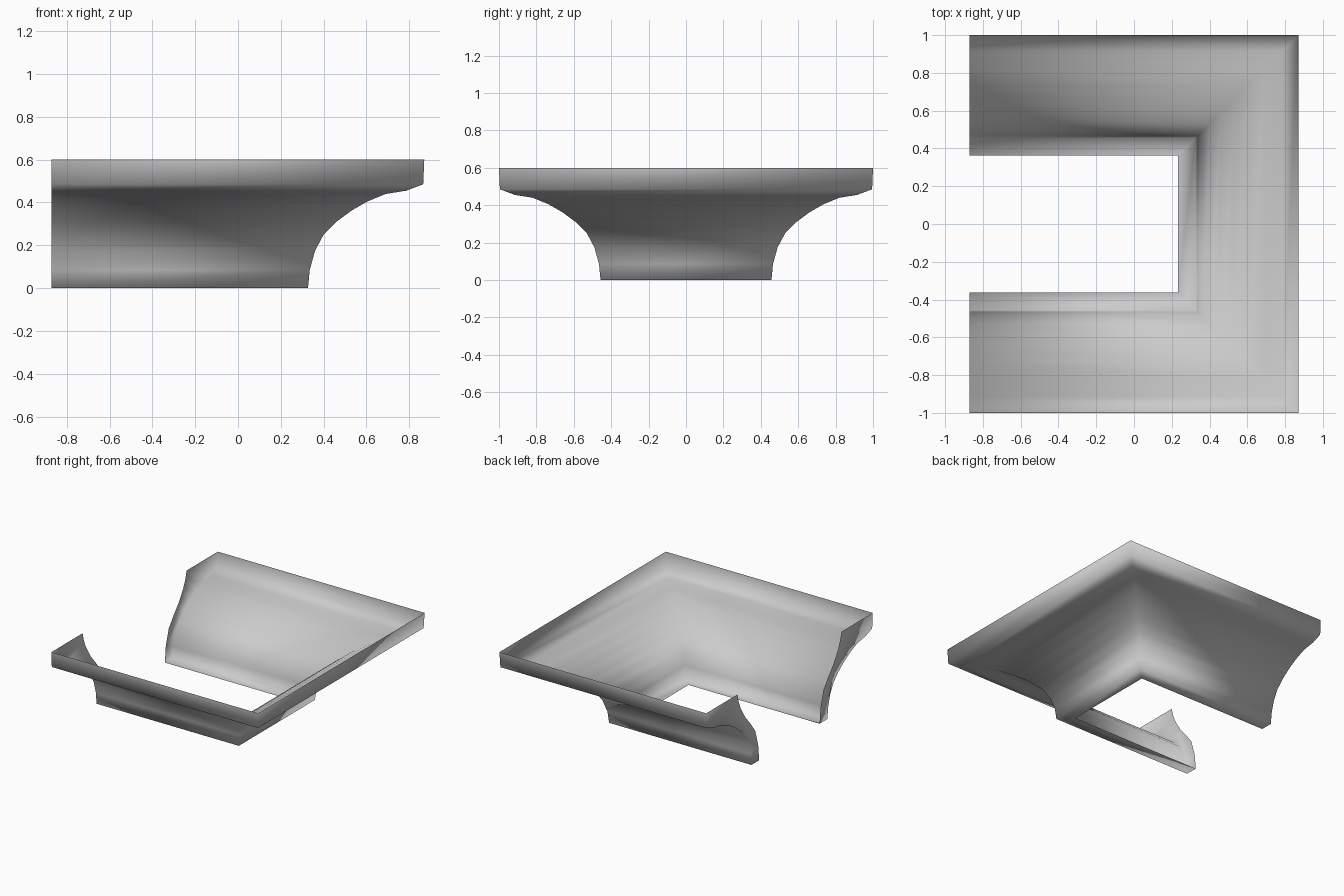
import bpy, bmesh

cube = bpy.data.objects.get("Cube")
if cube:
    bpy.data.objects.remove(cube, do_unlink=True)

# Single plain grey stone
stone = bpy.data.materials.new("grey_stone")
stone.use_nodes = True
grey = (0.6, 0.6, 0.6, 1)
stone.diffuse_color = grey
bsdf = stone.node_tree.nodes["Principled BSDF"]
bsdf.inputs["Base Color"].default_value = grey

END_X = -0.87    # open end of both arms
SHIFT = 0.13     # front-to-side difference of the moulding distance

# Moulding profile (distance outward, height): rim, cove, then bottom lip
profile = [(1.0, 0.6), (0.995, 0.485), (0.915, 0.455), (0.82, 0.44),
           (0.735, 0.405), (0.66, 0.362), (0.59, 0.31), (0.53, 0.25),
           (0.49, 0.175), (0.465, 0.085), (0.457, 0), (0.363, 0)]
# Rear outline of the end caps, bottom to top
cap_back = [(0.375, 0.12), (0.41, 0.24), (0.47, 0.32), (0.53, 0.39),
            (0.585, 0.48), (0.61, 0.54), (0.625, 0.6)]


def stations(out):
    """Plan positions of the U-shaped path at one distance."""
    corner = out - SHIFT
    return [(END_X, -out), (corner, -out), (corner, out), (END_X, out)]


bm = bmesh.new()
rows = [[bm.verts.new((x, y, z)) for x, y in stations(out)]
        for out, z in profile]

# Swept shell with mitred corners
for upper, lower in zip(rows, rows[1:]):
    for i in range(3):
        bm.faces.new((lower[i], lower[i + 1], upper[i + 1], upper[i]))

# Thin end caps on the two open ends
for index, side in ((0, -1), (3, 1)):
    edge = [row[index] for row in rows]
    back = [bm.verts.new((END_X, side * out, z)) for out, z in cap_back]
    loop = edge + back
    face = bm.faces.new(loop)
    face.normal_update()
    if face.normal.x > 0:
        face.normal_flip()

for face in bm.faces:
    face.smooth = True

mesh = bpy.data.meshes.new("cornice_moulding")
bm.to_mesh(mesh)
bm.free()
mesh.materials.append(stone)
moulding = bpy.data.objects.new("cornice_moulding", mesh)
bpy.context.collection.objects.link(moulding)
